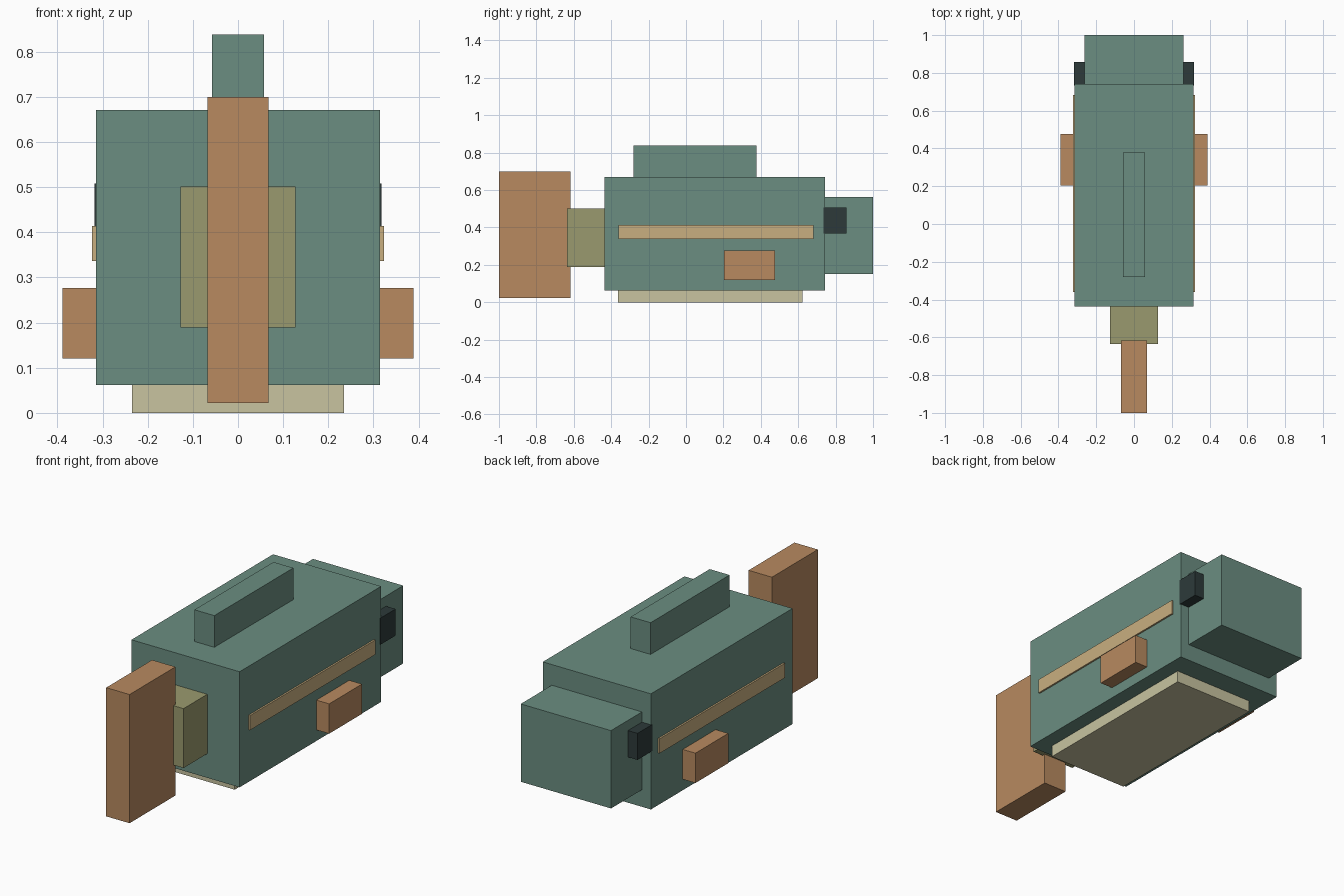
import bpy
import bmesh
from mathutils import Vector

cube = bpy.data.objects.get("Cube")
if cube:
    bpy.data.objects.remove(cube, do_unlink=True)


def material(name, colour):
    mat = bpy.data.materials.new(name)
    mat.use_nodes = True
    mat.diffuse_color = (*colour, 1)
    shader = next(n for n in mat.node_tree.nodes if n.type == "BSDF_PRINCIPLED")
    shader.inputs["Base Color"].default_value = (*colour, 1)
    return mat


def box(name, x, y, z, mat):
    """Flat-faced block filling the given ranges along each axis."""
    low, high = (Vector(corner) for corner in zip(x, y, z))
    bm = bmesh.new()
    bmesh.ops.create_cube(bm, size=1)
    bmesh.ops.scale(bm, vec=high - low, verts=bm.verts)
    mesh = bpy.data.meshes.new(name)
    bm.to_mesh(mesh)
    bm.free()
    mesh.materials.append(mat)
    obj = bpy.data.objects.new(name, mesh)
    obj.location = (low + high) / 2
    bpy.context.collection.objects.link(obj)
    return obj


def centred(name, half_width, y, z, mat):
    return box(name, (-half_width, half_width), y, z, mat)


def pair(name, inner, outer, y, z, mat):
    box("left_" + name, (inner, outer), y, z, mat)
    box("right_" + name, (-outer, -inner), y, z, mat)


green = material("sea_green", (0.147, 0.270, 0.220))
copper = material("copper", (0.479, 0.254, 0.117))
olive = material("olive", (0.323, 0.323, 0.156))
cream = material("pale_cream", (0.578, 0.552, 0.352))
tan = material("tan", (0.584, 0.429, 0.216))
dark = material("dark_slate", (0.026, 0.042, 0.042))

# Body, head and back fin
centred("body", 0.315, (-0.437, 0.742), (0.062, 0.671), green)
centred("head", 0.263, (0.70, 1.0), (0.152, 0.562), green)
centred("back_fin", 0.058, (-0.28, 0.378), (0.65, 0.838), green)

# Belly plate
centred("belly", 0.235, (-0.363, 0.622), (0, 0.08), cream)

# Tail
centred("tail_base", 0.127, (-0.635, -0.42), (0.189, 0.502), olive)
centred("tail_fin", 0.068, (-1.0, -0.618), (0.022, 0.70), copper)

# Mirrored side details
pair("side_fin", 0.30, 0.389, (0.203, 0.477), (0.12, 0.277), copper)
pair("side_stripe", 0.30, 0.324, (-0.361, 0.682), (0.337, 0.414), tan)
pair("eye", 0.25, 0.318, (0.734, 0.858), (0.368, 0.508), dark)
